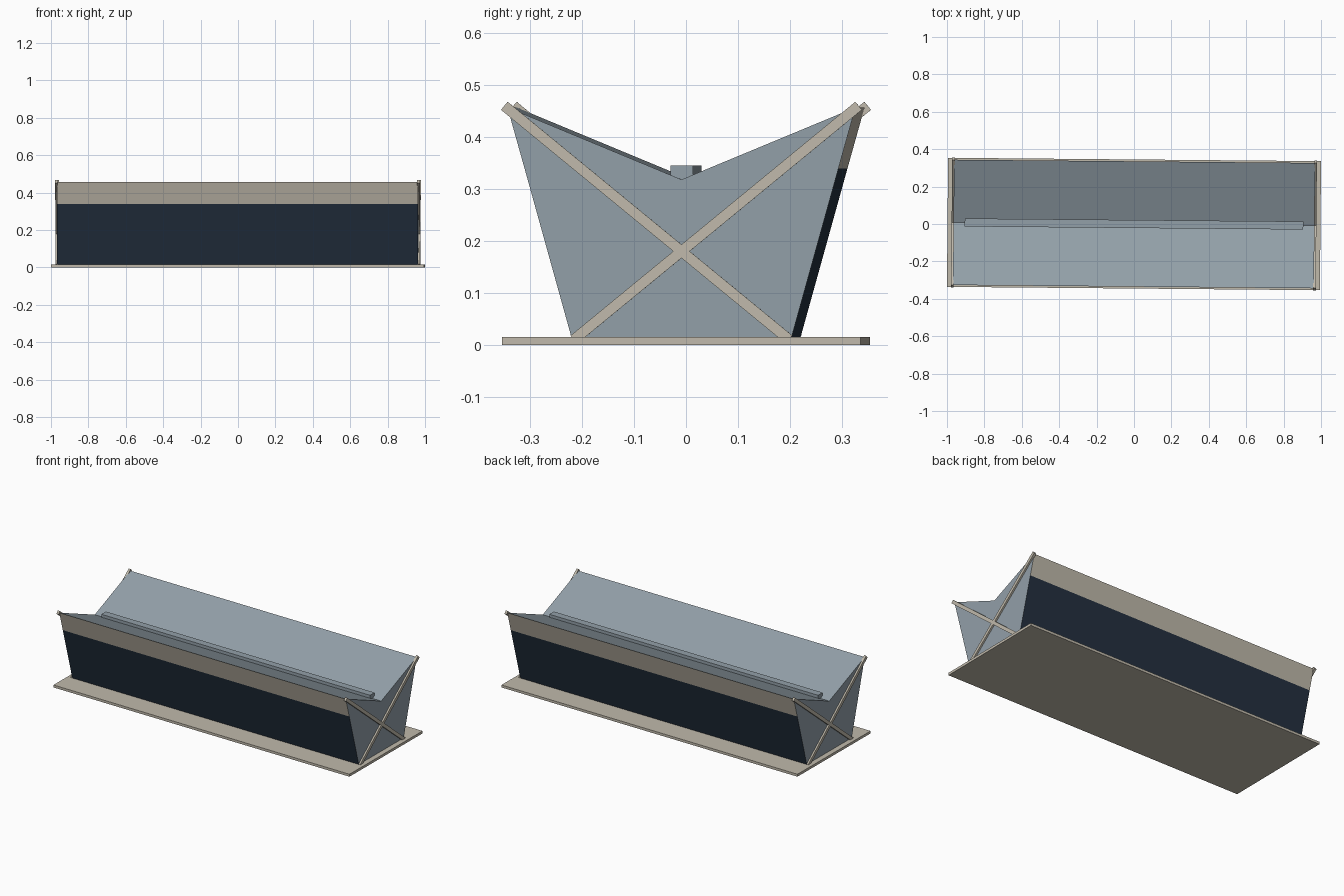
import bpy, bmesh, math
from mathutils import Matrix

if "Cube" in bpy.data.objects:
    bpy.data.objects.remove(bpy.data.objects["Cube"], do_unlink=True)

TURN = Matrix.Rotation(-0.009, 4, 'Z')  # whole building sits slightly turned


def material(name, rgb):
    m = bpy.data.materials.new(name)
    m.use_nodes = True
    color = (*rgb, 1)
    m.diffuse_color = color
    m.node_tree.nodes["Principled BSDF"].inputs["Base Color"].default_value = color
    return m


tan = material("warm_stone", (0.53, 0.49, 0.41))
slate = material("blue_grey", (0.29, 0.35, 0.395))
navy = material("dark_glass", (0.017, 0.03, 0.051))


def finish(name, bm, mats):
    mesh = bpy.data.meshes.new(name)
    bmesh.ops.recalc_face_normals(bm, faces=bm.faces)
    bm.transform(TURN)
    bm.to_mesh(mesh)
    bm.free()
    for m in mats:
        mesh.materials.append(m)
    obj = bpy.data.objects.new(name, mesh)
    bpy.context.collection.objects.link(obj)
    return obj


def box(name, center, size, mat, tilt=0):
    bm = bmesh.new()
    bmesh.ops.create_cube(bm, size=1)
    bm.transform(Matrix.Translation(center) @ Matrix.Rotation(tilt, 4, 'X')
                 @ Matrix.Diagonal((*size, 1)))
    return finish(name, bm, [mat])


# Ground slab
box("base_slab", (0, 0, 0.0075), (1.994, 0.69, 0.015), tan)

# Hall with leaning walls and a valley roof, extruded along x
half = [(0.212, 0.015), (0.302, 0.339), (0.335, 0.457)]
profile = half + [(0, 0.318)] + [(-y, z) for y, z in reversed(half)]
bm = bmesh.new()
ends = [[bm.verts.new((x, y, z)) for y, z in profile] for x in (-0.965, 0.965)]
n = len(profile)
for i in range(n):
    j = (i + 1) % n
    f = bm.faces.new((ends[0][i], ends[0][j], ends[1][j], ends[1][i]))
    # glass below, stone band above, slate roof
    if i in (0, n - 2):
        f.material_index = 1
    elif i in (1, n - 3):
        f.material_index = 2
for end in ends:
    bm.faces.new(end)
finish("hall", bm, [slate, navy, tan])

# Raised strip along the roof valley
box("valley_strip", (0, 0, 0.33), (1.81, 0.043, 0.03), slate)

# Crossed braces on both end walls
foot, tip = (0.207, 0.010), (-0.341, 0.460)
dy, dz = tip[0] - foot[0], tip[1] - foot[1]
length = math.hypot(dy, dz)
mid_y, mid_z = (foot[0] + tip[0]) / 2, (foot[1] + tip[1]) / 2
for end_name, sx in (("left", 1), ("right", -1)):
    for way, sy in (("forward", 1), ("backward", -1)):
        box(f"{end_name}_{way}_brace", (sx * 0.968, sy * mid_y, mid_z),
            (0.014, length, 0.02), tan, sy * math.atan2(dz, dy))
